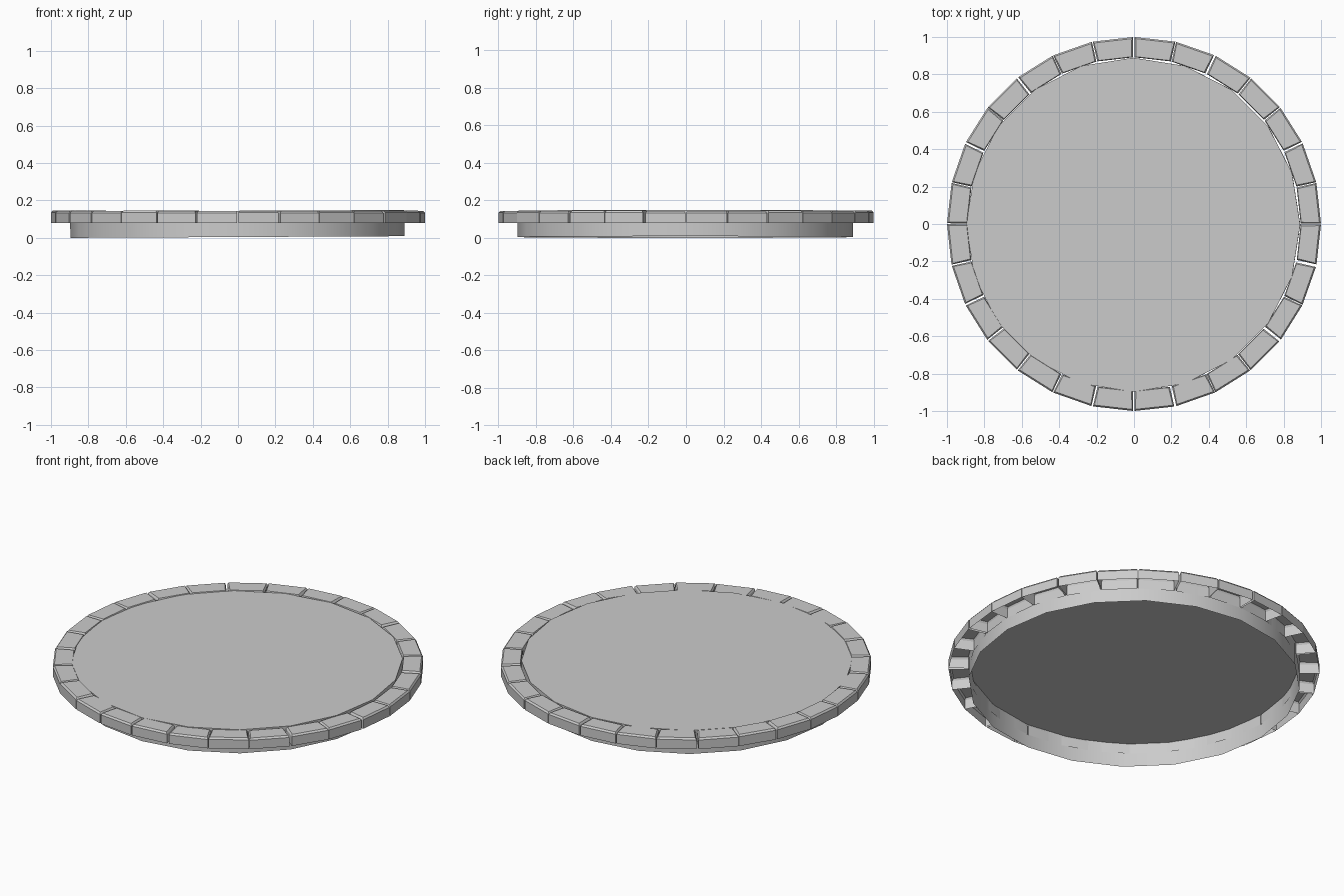
import bpy, bmesh, math, random
from mathutils import Matrix, Vector

if "Cube" in bpy.data.objects:
    bpy.data.objects.remove(bpy.data.objects["Cube"])

random.seed(4)


def finish(bm, name, smooth=False):
    bmesh.ops.recalc_face_normals(bm, faces=bm.faces[:])
    mesh = bpy.data.meshes.new(name)
    bm.to_mesh(mesh)
    bm.free()
    obj = bpy.data.objects.new(name, mesh)
    bpy.context.collection.objects.link(obj)
    if smooth:
        bpy.ops.object.select_all(action='DESELECT')
        obj.select_set(True)
        bpy.context.view_layer.objects.active = obj
        bpy.ops.object.shade_smooth_by_angle(angle=math.radians(35))
    return obj


# Shallow drum: wall with a top cap, open underneath, very slightly tilted
bm = bmesh.new()
bmesh.ops.create_cone(bm, cap_ends=True, segments=20, radius1=0.893, radius2=0.893, depth=0.14)
# put corners on the x and y axes
start = max(bm.verts, key=lambda v: v.co.x).co
bmesh.ops.rotate(bm, verts=bm.verts[:], cent=(0, 0, 0),
                 matrix=Matrix.Rotation(-math.atan2(start.y, start.x), 3, 'Z'))
bm.normal_update()
bottom = [f for f in bm.faces if f.normal.z < -0.9]
bmesh.ops.delete(bm, geom=bottom, context='FACES_ONLY')
bmesh.ops.rotate(bm, verts=bm.verts[:], cent=(0, 0, 0),
                 matrix=Matrix.Rotation(-0.005, 3, 'Y'))
low = min(v.co.z for v in bm.verts)
bmesh.ops.translate(bm, verts=bm.verts[:], vec=(-0.004, -0.004, -low))
finish(bm, "disc", smooth=True)

# Ring of chamfered rim stones, open underneath
COUNT = 28
STEP = 2 * math.pi / COUNT
bm = bmesh.new()
for i in range(COUNT):
    mid = (i + 0.5) * STEP
    top = 0.144 + random.uniform(-0.002, 0.002)
    slack = random.uniform(0.002, 0.005)
    turn = Matrix.Rotation(mid + random.uniform(-0.003, 0.003), 3, 'Z')

    def loop(inset, z):
        r_in = 0.886 + inset * 0.5
        r_out = math.cos(STEP / 2) - inset
        t = math.tan(STEP / 2)
        w_in, w_out = r_in * t - slack - inset, r_out * t - slack - inset * 0.7
        pts = [(r_in, -w_in), (r_out, -w_out), (r_out, w_out), (r_in, w_in)]
        return [bm.verts.new(turn @ Vector((x, y, z))) for x, y in pts]

    rings = [loop(0, 0.08), loop(0, top - 0.01), loop(0.008, top)]
    for a, b in zip(rings, rings[1:]):
        for k in range(4):
            n = (k + 1) % 4
            bm.faces.new((a[k], a[n], b[n], b[k]))
    bm.faces.new(rings[-1])
finish(bm, "rim_stones")
